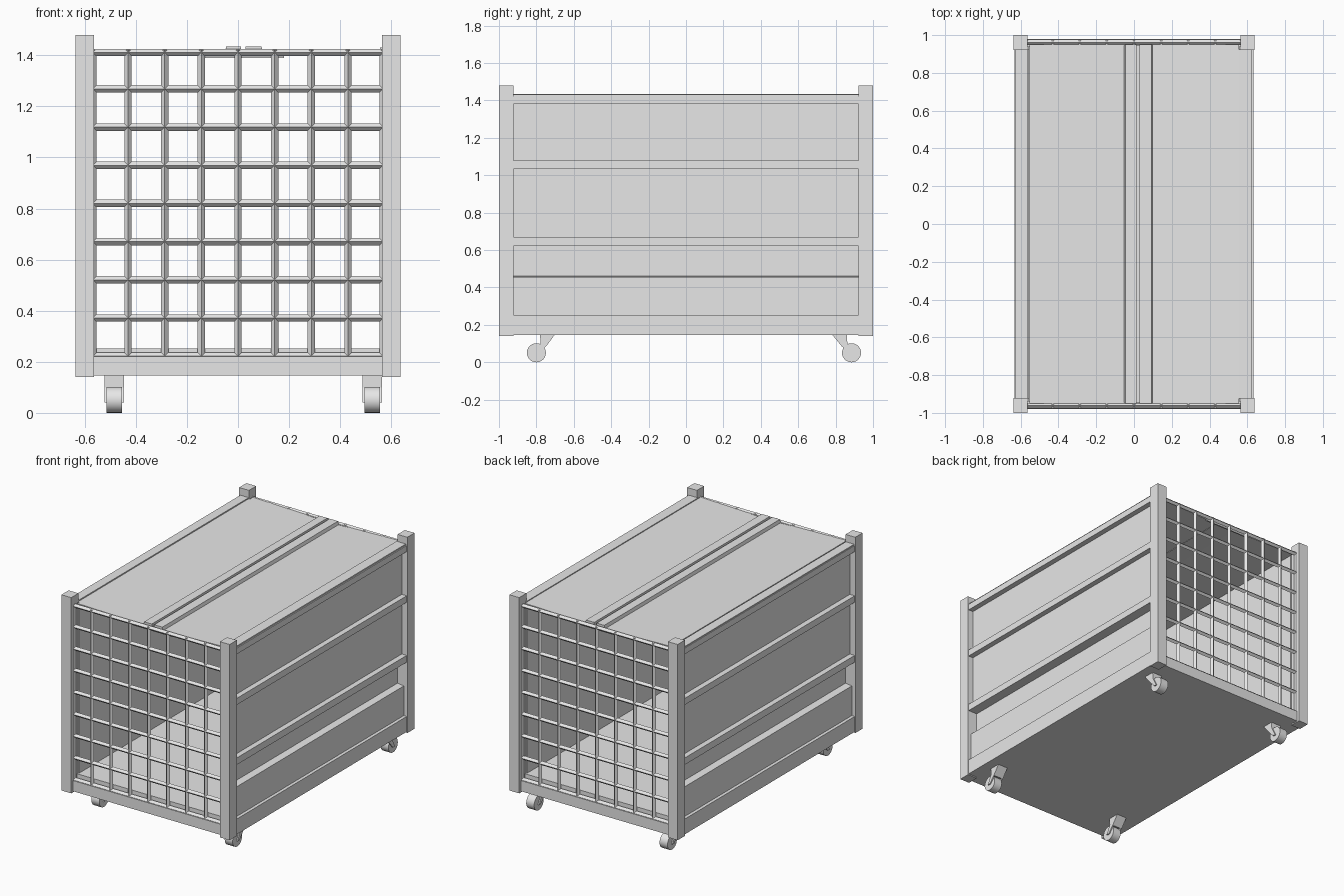
import bpy, math
from mathutils import Vector

if "Cube" in bpy.data.objects:
    bpy.data.objects.remove(bpy.data.objects["Cube"])

grey = bpy.data.materials.new("light grey metal")
grey.diffuse_color = (0.8, 0.8, 0.8, 1)
grey.use_nodes = True
grey.node_tree.nodes["Principled BSDF"].inputs["Base Color"].default_value = grey.diffuse_color


def mesh_object(name, verts, faces):
    me = bpy.data.meshes.new(name)
    me.from_pydata(verts, [], faces)
    me.materials.append(grey)
    ob = bpy.data.objects.new(name, me)
    bpy.context.collection.objects.link(ob)
    return ob


def prism(name, profile, axis, lo, hi):
    """Extrude a 2D profile along axis 'x' (profile = y,z) or 'y' (profile = x,z)."""
    area = sum(a[0] * b[1] - b[0] * a[1] for a, b in zip(profile, profile[1:] + profile[:1]))
    if (area < 0) == (axis == 'x'):
        profile = profile[::-1]
    n = len(profile)
    place = (lambda p, t: (t, p[0], p[1])) if axis == 'x' else (lambda p, t: (p[0], t, p[1]))
    verts = [place(p, t) for t in (lo, hi) for p in profile]
    faces = [tuple(reversed(range(n))), tuple(range(n, 2 * n))]
    faces += [(i, (i + 1) % n, n + (i + 1) % n, n + i) for i in range(n)]
    return mesh_object(name, verts, faces)


def box(name, x0, x1, y0, y1, z0, z1):
    return prism(name, [(x0, z0), (x1, z0), (x1, z1), (x0, z1)], 'y', y0, y1)


# Corner posts
for sx in (-1, 1):
    for sy in (-1, 1):
        xs = sorted((sx * 0.563, sx * 0.637))
        ys = sorted((sy * 0.922, sy * 1.0))
        box("corner_post", *xs, *ys, 0.14, 1.48)

# Floor slab and end sills
box("floor_slab", -0.56, 0.56, -0.94, 0.94, 0.147, 0.252)
for sy in (-1, 1):
    box("end_sill", -0.565, 0.565, *sorted((sy * 0.94, sy * 0.98)), 0.147, 0.22)

# Side walls as one stepped profile: sill, lower panel, recess, rails, upper panels
wall = [(0.555, 0.147), (0.632, 0.147), (0.632, 0.252), (0.61, 0.252), (0.61, 0.455),
        (0.563, 0.462), (0.563, 0.623), (0.632, 0.623), (0.632, 0.67), (0.595, 0.67),
        (0.595, 1.033), (0.632, 1.033), (0.632, 1.078), (0.595, 1.078), (0.595, 1.38),
        (0.632, 1.38), (0.632, 1.422), (0.555, 1.422)]
for sx in (-1, 1):
    prism("side_wall", [(sx * x, z) for x, z in wall], 'y', -0.925, 0.925)

# Roof: left rail cap, two gently sloping panels, two raised centre strips
box("left_roof_cap", -0.628, -0.565, -0.925, 0.925, 1.42, 1.43)
prism("left_roof_panel", [(-0.553, 1.41), (-0.553, 1.425), (-0.04, 1.412), (-0.04, 1.397)],
      'y', -0.95, 0.95)
prism("right_roof_panel", [(0.085, 1.397), (0.085, 1.412), (0.556, 1.425), (0.556, 1.41)],
      'y', -0.95, 0.95)
box("right_roof_cap", 0.555, 0.625, -0.925, 0.925, 1.42, 1.431)
box("roof_joint_plate", -0.05, 0.10, -0.948, 0.948, 1.395, 1.405)
prism("left_centre_strip", [(-0.055, 1.4), (-0.046, 1.434), (0.012, 1.434), (0.012, 1.4)],
      'y', -0.95, 0.95)
prism("right_centre_strip", [(0.03, 1.4), (0.03, 1.434), (0.092, 1.434), (0.102, 1.4)],
      'y', -0.95, 0.95)
for sy in (-1, 1):
    box("roof_end_plate", -0.14, 0.18, *sorted((sy * 0.945, sy * 0.955)), 1.39, 1.415)


# Mesh ends made of square bars turned onto their edges
def diamond_bar(name, a, b, r):
    a, b = Vector(a), Vector(b)
    d = (b - a).normalized()
    u = Vector((0, 1, 0))
    v = d.cross(u)
    ring = (u * r, v * r, -u * r, -v * r)
    verts = [p + o for p in (a, b) for o in ring]
    faces = [(3, 2, 1, 0), (4, 5, 6, 7)]
    faces += [(i, (i + 1) % 4, 4 + (i + 1) % 4, 4 + i) for i in range(4)]
    return mesh_object(name, verts, faces)


for y in (-0.962, 0.962):
    for i in range(9):
        x = (i - 4) * 0.1435
        x = max(-0.568, min(0.568, x))
        diamond_bar("grid_upright", (x, y, 0.215), (x, y, 1.42), 0.0145)
        z = 0.222 + i * 0.1495
        z = min(z, 1.411)
        diamond_bar("grid_crossbar", (-0.568, y, z), (0.568, y, z), 0.0145)


# Casters: wheel, slanted fork head and two cheeks
def caster(x, wheel_y, lean, reach):
    circle = [(wheel_y + 0.051 * math.cos(k * math.tau / 24),
               0.051 + 0.051 * math.sin(k * math.tau / 24)) for k in range(24)]
    wheel = prism("caster_wheel", circle, 'x', x - 0.03, x + 0.03)
    bpy.context.view_layer.objects.active = wheel
    wheel.select_set(True)
    bpy.ops.object.shade_smooth_by_angle()
    wheel.select_set(False)
    top = wheel_y + lean * reach
    head = [(top - lean * 0.08, 0.15), (top, 0.15), (wheel_y + lean * 0.052, 0.085),
            (wheel_y + lean * 0.022, 0.095)]
    prism("caster_fork_head", head, 'x', x - 0.038, x + 0.038)
    cheek = [(wheel_y + lean * 0.022, 0.1), (wheel_y + lean * 0.055, 0.09),
             (wheel_y + lean * 0.012, 0.04), (wheel_y - lean * 0.01, 0.04)]
    for s in (-1, 1):
        prism("caster_fork_cheek", cheek, 'x', *sorted((x + s * 0.03, x + s * 0.038)))


for x in (-0.485, 0.525):
    caster(x, -0.80, 1, 0.10)
    caster(x, 0.885, -1, 0.105)
